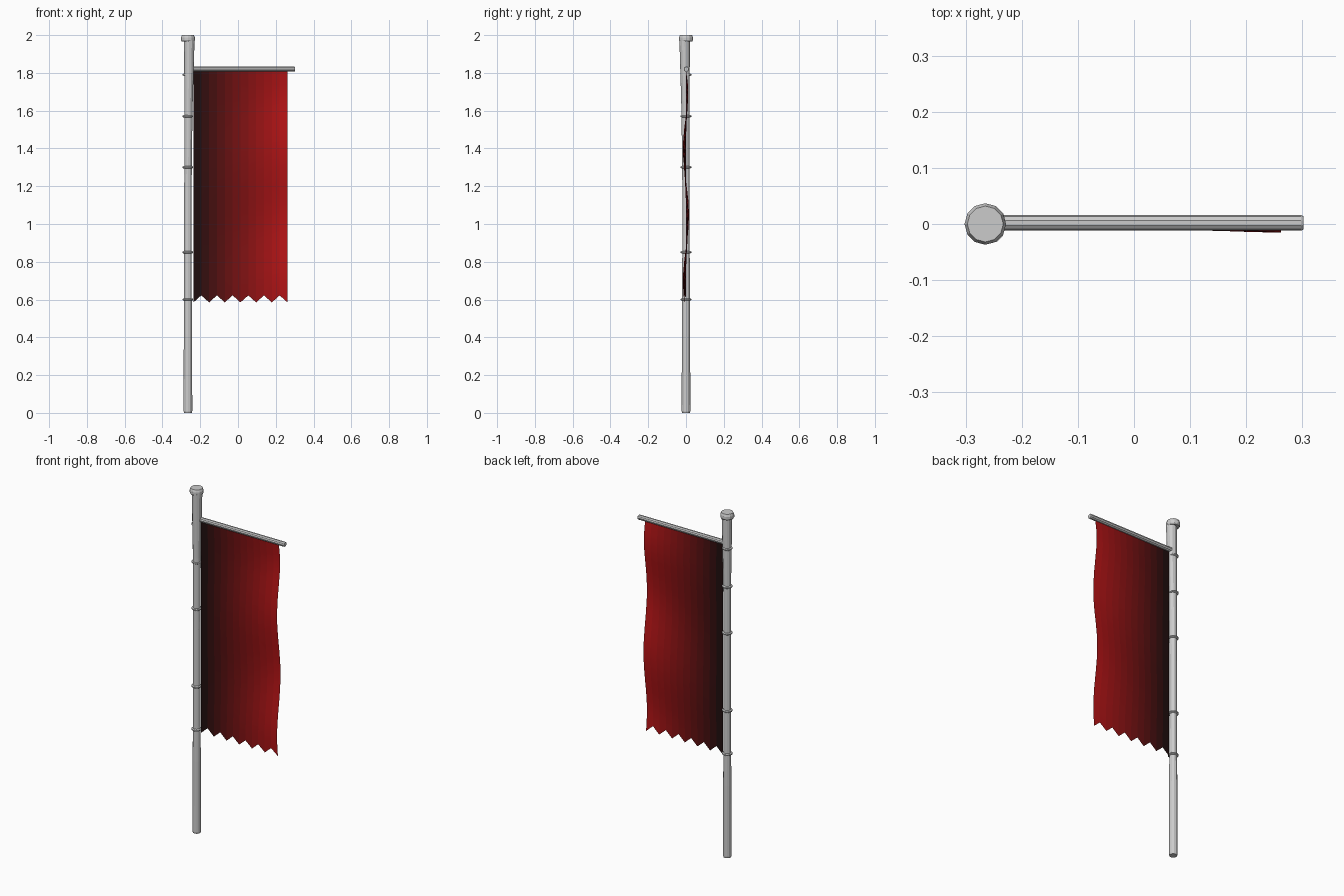
import bpy, bmesh, math
from mathutils import Vector

if "Cube" in bpy.data.objects:
    bpy.data.objects.remove(bpy.data.objects["Cube"])

PX = -0.265  # pole axis position in x


def finish(name, bm):
    bmesh.ops.recalc_face_normals(bm, faces=bm.faces)
    me = bpy.data.meshes.new(name)
    bm.to_mesh(me)
    bm.free()
    ob = bpy.data.objects.new(name, me)
    bpy.context.collection.objects.link(ob)
    return ob


def tube(name, stations, n=12, axis='Z'):
    """Capped tube through stations of (centre, radius) along z or x."""
    bm = bmesh.new()
    rings = []
    for c, r in stations:
        ring = []
        for i in range(n):
            a = 2 * math.pi * i / n
            p, q = r * math.cos(a), r * math.sin(a)
            off = Vector((p, q, 0)) if axis == 'Z' else Vector((0, p, q))
            ring.append(bm.verts.new(Vector(c) + off))
        rings.append(ring)
    for a, b in zip(rings, rings[1:]):
        for i in range(n):
            j = (i + 1) % n
            bm.faces.new((a[i], a[j], b[j], b[i]))
    bm.faces.new(rings[0])
    bm.faces.new(rings[-1])
    return finish(name, bm)


def on_pole(*profile):
    return [((PX, 0, z), r) for z, r in profile]


# Pole, thicker at the foot
tube("pole", on_pole((0, 0.021), (0.01, 0.023), (0.42, 0.022),
                     (0.62, 0.020), (1.98, 0.019)))

# Widening sleeve on the upper pole, leaning slightly forward
tube("upper_sleeve", [((PX, 0, 1.07), 0.018), ((-0.262, -0.003, 1.6), 0.021),
                      ((-0.258, -0.007, 1.975), 0.028)])

# Bevelled pole cap
tube("pole_cap", on_pole((1.966, 0.033), (1.973, 0.037), (1.987, 0.037), (2.0, 0.032)))

# Rings that tie the banner to the pole
for k, z in enumerate((0.60, 0.85, 1.30, 1.57, 1.79)):
    tube(f"tie_ring_{k + 1}", on_pole((z - 0.006, 0.023), (z - 0.003, 0.028),
                                      (z + 0.003, 0.028), (z + 0.006, 0.023)))

# Horizontal crossbar
tube("crossbar", [((x, 0.002, 1.82), r) for x, r in
                  ((-0.26, 0.014), (0.298, 0.014), (0.302, 0.012))], 10, 'X')

# Banner: rippled cloth with a zigzag hem, one column per half tooth
COLS, ROWS = 12, 16
X0, X1, TOP = -0.236, 0.262, 1.815
bm = bmesh.new()
grid = []
for i in range(COLS + 1):
    u = i / COLS
    hem = 0.585 if i % 2 == 0 else 0.622
    col = []
    for j in range(ROWS + 1):
        z = TOP + (hem - TOP) * j / ROWS
        hang = min(1, (TOP - z) / 0.12)
        y = 0.016 * u * hang * math.cos(2 * math.pi * (z - 1.05) / 0.7 + 1.5 * (1 - u))
        col.append(bm.verts.new((X0 + (X1 - X0) * u, y, z)))
    grid.append(col)
for i in range(COLS):
    for j in range(ROWS):
        f = bm.faces.new((grid[i][j], grid[i][j + 1], grid[i + 1][j + 1], grid[i + 1][j]))
        f.material_index = i
        f.smooth = True
banner = finish("banner", bm)

# Cloth colour fades from near black at the pole to red at the free edge
for i in range(COLS):
    t = (i + 0.5) / COLS
    mat = bpy.data.materials.new(f"cloth_red_{i + 1}")
    mat.diffuse_color = (0.008 + 0.48 * t ** 1.4, 0.004 + 0.003 * t, 0.004 + 0.004 * t, 1)
    mat.use_nodes = True
    mat.node_tree.nodes["Principled BSDF"].inputs["Base Color"].default_value = mat.diffuse_color
    banner.data.materials.append(mat)
